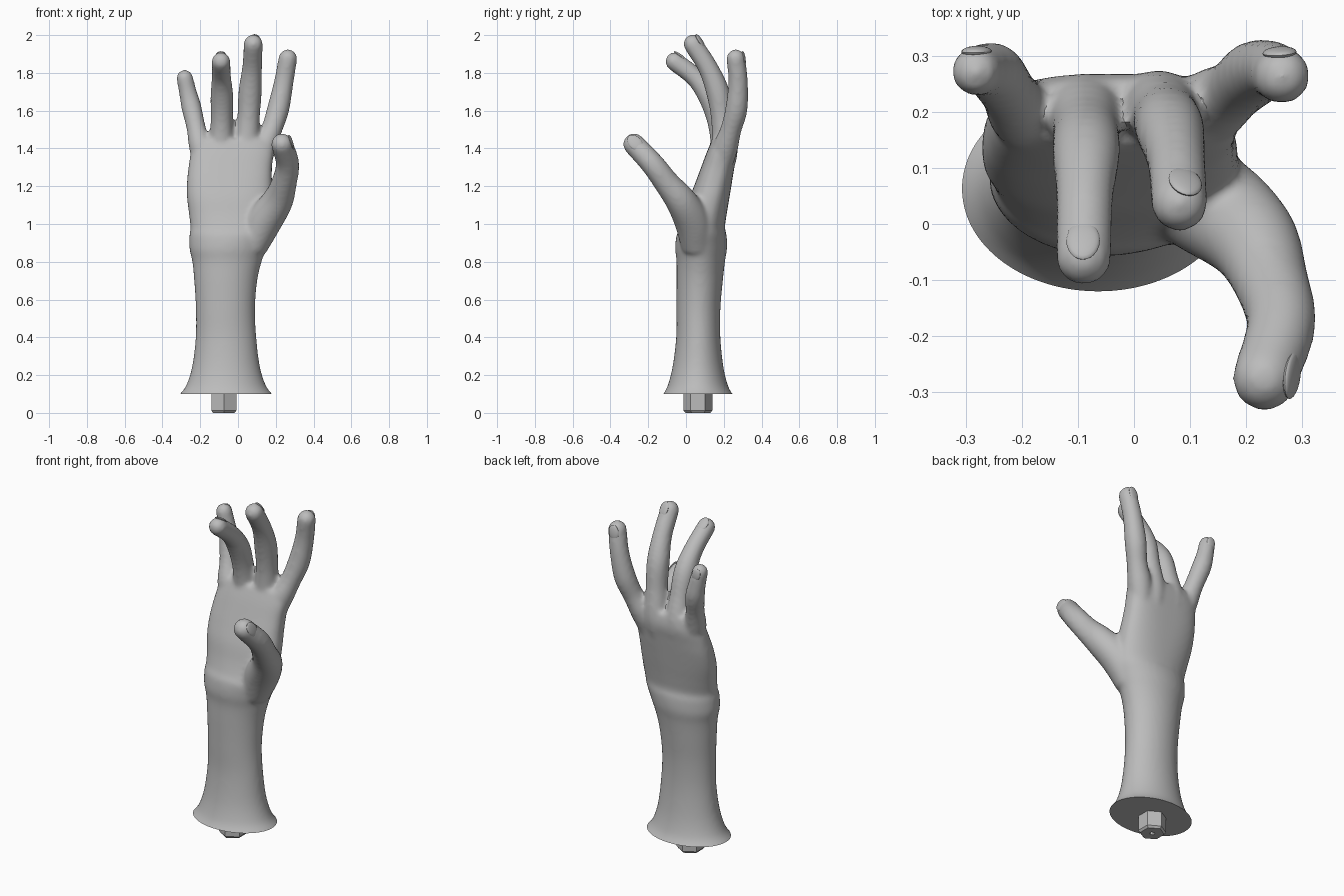
import bpy, bmesh
from math import sin, cos, pi, radians, copysign
from mathutils import Vector, Matrix

if "Cube" in bpy.data.objects:
    bpy.data.objects.remove(bpy.data.objects["Cube"], do_unlink=True)

grey = bpy.data.materials.new("matte_grey")
grey.use_nodes = True
grey.diffuse_color = (0.5, 0.5, 0.5, 1)
grey.node_tree.nodes["Principled BSDF"].inputs["Base Color"].default_value = (0.5, 0.5, 0.5, 1)


def spline(keys, steps=6):
    """Smooth curve through keys of any dimension."""
    p = [Vector(k) for k in keys]
    p = [p[0] * 2 - p[1]] + p + [p[-1] * 2 - p[-2]]
    out = []
    for a, b, c, d in zip(p, p[1:], p[2:], p[3:]):
        for i in range(steps):
            t = i / steps
            out.append((b * 2 + (c - a) * t + (a * 2 - b * 5 + c * 4 - d) * t ** 2
                        + (b * 3 - a - c * 3 + d) * t ** 3) * 0.5)
    return out + [p[-2]]


def loft(bm, rings):
    """Closed skin over a list of point rings."""
    loops = [[bm.verts.new(p) for p in ring] for ring in rings]
    for lo, hi in zip(loops, loops[1:]):
        for i in range(len(lo)):
            j = (i + 1) % len(lo)
            bm.faces.new((lo[i], lo[j], hi[j], hi[i]))
    bm.faces.new(loops[0][::-1])
    bm.faces.new(loops[-1])


def oval(z, x0, x1, y0, y1, sides=64):
    """Slightly squared oval; squarer towards the knuckles."""
    e = 1.0 if z < 0.9 else max(0.72, 1 - (z - 0.9) * 0.8)
    ring = []
    for i in range(sides):
        c, s = cos(2 * pi * i / sides), sin(2 * pi * i / sides)
        ring.append(Vector(((x0 + x1) / 2 + (x1 - x0) / 2 * copysign(abs(c) ** e, c),
                            (y0 + y1) / 2 + (y1 - y0) / 2 * copysign(abs(s) ** e, s), z)))
    return ring


def digit(bm, keys, sides=24):
    """Round tube with a domed tip; returns tip centre, direction, radius."""
    pts = spline(keys)
    rings = []

    def ring(c, t, r):
        u = t.cross(Vector((1, 0, 0))).normalized()
        v = t.cross(u)
        rings.append([c + (u * cos(2 * pi * i / sides) + v * sin(2 * pi * i / sides)) * r
                      for i in range(sides)])

    for i, p in enumerate(pts):
        a, b = pts[max(i - 1, 0)], pts[min(i + 1, len(pts) - 1)]
        t = (b.to_3d() - a.to_3d()).normalized()
        ring(p.to_3d(), t, p[3])
    c, r = pts[-1].to_3d(), pts[-1][3]
    for deg in (15, 30, 45, 60, 75, 85):
        ring(c + t * r * sin(radians(deg)), t, r * cos(radians(deg)))
    loft(bm, rings)
    return c, t, r


def make_object(name, bm, angle=40):
    bmesh.ops.recalc_face_normals(bm, faces=bm.faces[:])
    me = bpy.data.meshes.new(name)
    bm.to_mesh(me)
    bm.free()
    me.materials.clear()
    me.materials.append(grey)
    ob = bpy.data.objects.new(name, me)
    bpy.context.collection.objects.link(ob)
    bpy.ops.object.select_all(action='DESELECT')
    ob.select_set(True)
    bpy.context.view_layer.objects.active = ob
    bpy.ops.object.shade_smooth_by_angle(angle=radians(angle))
    return ob


# Forearm, wrist and palm: height, x range, y range
arm = [
    (0.05, -0.36, 0.23, -0.16, 0.29), (0.1, -0.307, 0.18, -0.12, 0.246),
    (0.15, -0.272, 0.145, -0.095, 0.22), (0.25, -0.242, 0.115, -0.07, 0.197),
    (0.4, -0.224, 0.097, -0.052, 0.182), (0.55, -0.223, 0.09, -0.05, 0.182),
    (0.7, -0.232, 0.102, -0.05, 0.195), (0.8, -0.242, 0.125, -0.05, 0.206),
    (0.87, -0.257, 0.15, -0.057, 0.217), (0.94, -0.257, 0.178, -0.05, 0.215),
    (0.98, -0.252, 0.185, -0.03, 0.206), (1.05, -0.259, 0.185, -0.005, 0.215),
    (1.14, -0.27, 0.185, 0.02, 0.23), (1.22, -0.27, 0.18, 0.05, 0.243),
    (1.3, -0.262, 0.18, 0.08, 0.256), (1.38, -0.248, 0.188, 0.11, 0.268),
    (1.45, -0.222, 0.178, 0.14, 0.258),
]
bm = bmesh.new()
loft(bm, [oval(*k) for k in spline(arm)])

# Fingers and thumb: x, y, z, radius along the centre line, then nail direction
digits = [
    ([(-0.17, 0.18, 1.28, 0.05), (-0.198, 0.195, 1.4, 0.06), (-0.222, 0.232, 1.51, 0.051),
      (-0.247, 0.268, 1.62, 0.053), (-0.266, 0.275, 1.7, 0.047), (-0.282, 0.272, 1.773, 0.044)],
     (0, 1, 0)),
    ([(-0.08, 0.19, 1.28, 0.06), (-0.088, 0.2, 1.4, 0.069), (-0.086, 0.172, 1.54, 0.059),
      (-0.085, 0.127, 1.67, 0.061), (-0.088, 0.05, 1.775, 0.052), (-0.09, -0.06, 1.86, 0.05)],
     (0, 1, 0)),
    ([(0.035, 0.19, 1.28, 0.06), (0.044, 0.205, 1.4, 0.07), (0.056, 0.192, 1.56, 0.06),
      (0.064, 0.168, 1.7, 0.062), (0.075, 0.115, 1.83, 0.053), (0.081, 0.037, 1.953, 0.051)],
     (0.2, 1, 0)),
    ([(0.1, 0.18, 1.28, 0.055), (0.135, 0.208, 1.4, 0.066), (0.178, 0.238, 1.5, 0.056),
      (0.213, 0.267, 1.61, 0.059), (0.242, 0.276, 1.75, 0.052), (0.264, 0.264, 1.876, 0.05)],
     (-0.1, 1, 0)),
    ([(0.07, 0.06, 0.88, 0.085), (0.135, 0.035, 1.01, 0.095), (0.208, -0.025, 1.12, 0.083),
      (0.243, -0.1, 1.215, 0.068), (0.262, -0.18, 1.32, 0.062), (0.233, -0.275, 1.422, 0.058)],
     (1, 0, 0.3)),
]
tips = [(digit(bm, keys), Vector(hint)) for keys, hint in digits]

# Fuse everything into one soft skin
source = make_object("hand_source", bm)
remesh = source.modifiers.new("fuse", 'REMESH')
remesh.mode = 'VOXEL'
remesh.voxel_size = 0.011
soften = source.modifiers.new("soften", 'SMOOTH')
soften.factor = 0.5
soften.iterations = 10
fused = bpy.data.meshes.new_from_object(
    source.evaluated_get(bpy.context.evaluated_depsgraph_get()))
bm = bmesh.new()
bm.from_mesh(fused)
bpy.data.objects.remove(source, do_unlink=True)
bpy.data.meshes.remove(fused)

# Flat cut under the flared base
bmesh.ops.bisect_plane(bm, geom=bm.verts[:] + bm.edges[:] + bm.faces[:],
                       plane_co=(0, 0, 0.1), plane_no=(0, 0, -1), clear_outer=True)
bmesh.ops.holes_fill(bm, edges=[e for e in bm.edges if e.is_boundary], sides=0)
make_object("hand", bm)

# Fingernails: thin discs sunk into the fingertips
bm = bmesh.new()
for (c, t, r), hint in tips:
    n = (hint - t * hint.dot(t)).normalized()
    side = t.cross(n)
    spot = c - t * 0.008 + n * (r - 0.009)
    turn = Matrix((side, t, n)).transposed().to_4x4()
    size = Matrix.Diagonal((r * 0.6, r * 0.85, 0.01, 1))
    bmesh.ops.create_uvsphere(bm, u_segments=24, v_segments=12, radius=1,
                              matrix=Matrix.Translation(spot) @ turn @ size)
make_object("fingernails", bm)

# Hexagonal mounting stud with a small hole underneath
bm = bmesh.new()
stud = [(0.04, 0.015), (0, 0.015), (0, 0.066), (0.012, 0.076), (0.12, 0.076)]
loft(bm, [[Vector((-0.075 + r * sin(i * pi / 3), 0.063 + r * cos(i * pi / 3), z))
           for i in range(6)] for z, r in stud])
make_object("mounting_stud", bm, 20)
